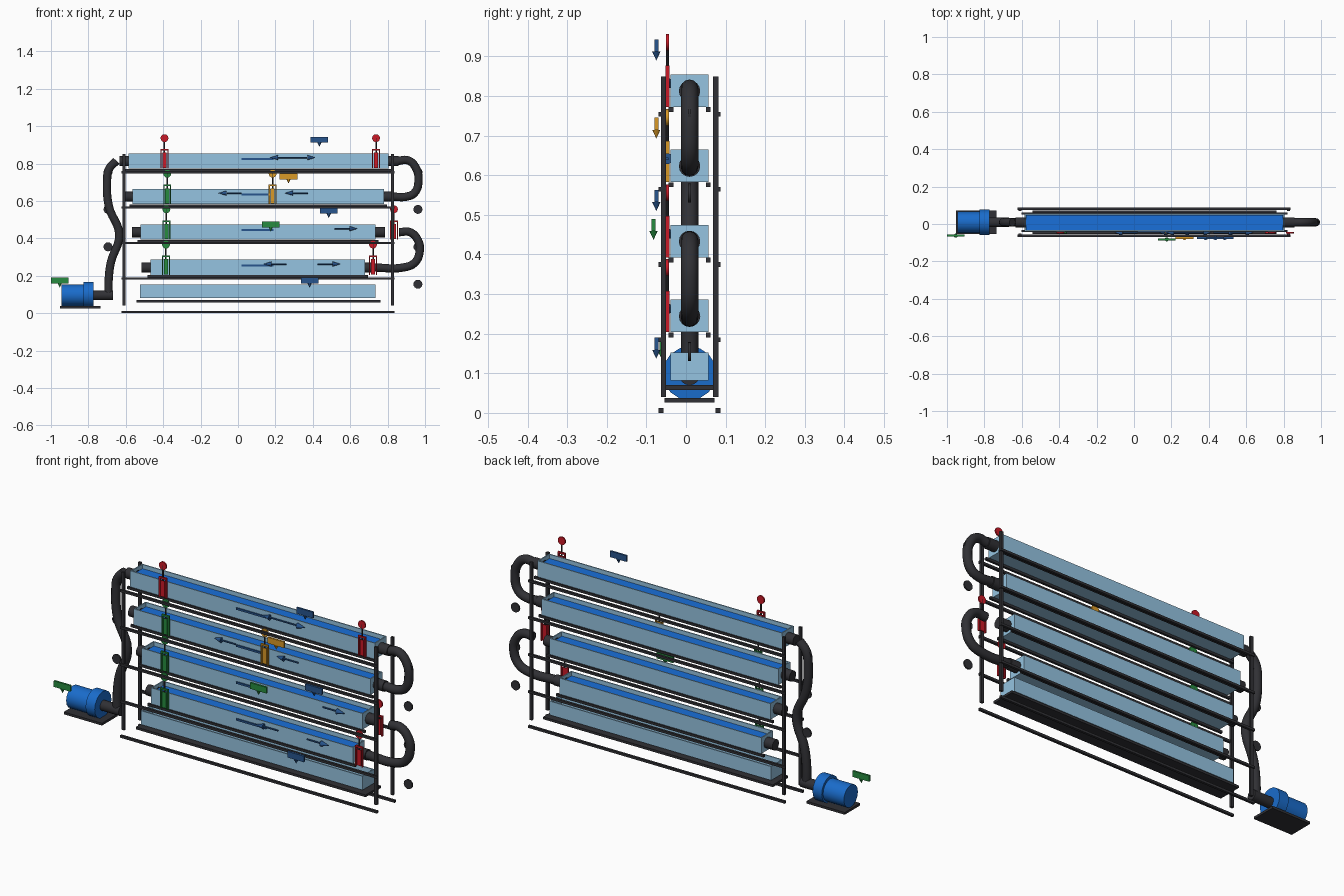
import bpy, bmesh, math
from mathutils import Matrix, Vector

if "Cube" in bpy.data.objects:
    bpy.data.objects.remove(bpy.data.objects["Cube"])

YC = 0.009  # centre line of the troughs

COLORS = {
    "glass": (0.30, 0.55, 0.75, 1), "water": (0.01, 0.16, 0.70, 1),
    "dark": (0.03, 0.03, 0.035, 1), "red": (0.60, 0.01, 0.02, 1),
    "green": (0.02, 0.26, 0.05, 1), "orange": (0.70, 0.32, 0.02, 1),
    "navy": (0.02, 0.09, 0.27, 1), "blue": (0.01, 0.15, 0.60, 1),
}
MATS = {}
for cname, c in COLORS.items():
    MATS[cname] = bpy.data.materials.new(cname)
    MATS[cname].diffuse_color = c


def finish(name, bm, color, smooth=False):
    bmesh.ops.recalc_face_normals(bm, faces=bm.faces)
    me = bpy.data.meshes.new(name)
    bm.to_mesh(me)
    bm.free()
    ob = bpy.data.objects.new(name, me)
    bpy.context.collection.objects.link(ob)
    me.materials.append(MATS[color])
    if smooth:
        bpy.context.view_layer.objects.active = ob
        ob.select_set(True)
        bpy.ops.object.shade_smooth_by_angle(angle=math.radians(40))
        ob.select_set(False)
    return ob


def add_box(bm, x, y, z):
    """Box from (min, max) pairs."""
    lo, hi = Vector((x[0], y[0], z[0])), Vector((x[1], y[1], z[1]))
    m = Matrix.Translation((lo + hi) / 2) @ Matrix.Diagonal((*(hi - lo), 1))
    return bmesh.ops.create_cube(bm, size=1, matrix=m)["verts"]


def box(name, x, y, z, color):
    bm = bmesh.new()
    add_box(bm, x, y, z)
    return finish(name, bm, color)


def around(v, half):
    return (v - half, v + half)


def add_cyl(bm, loc, axis, r, depth, sides=16, r2=None):
    rot = Vector((0, 0, 1)).rotation_difference(Vector(axis)).to_matrix().to_4x4()
    bmesh.ops.create_cone(bm, cap_ends=True, segments=sides, radius1=r,
                          radius2=r if r2 is None else r2, depth=depth,
                          matrix=Matrix.Translation(loc) @ rot)


def cyl(name, loc, axis, r, depth, color, sides=16):
    bm = bmesh.new()
    add_cyl(bm, loc, axis, r, depth, sides)
    return finish(name, bm, color, True)


def trough(name, x, z, wall=0.008):
    """Open-topped channel: box with inset, sunken top."""
    bm = bmesh.new()
    add_box(bm, x, around(YC, 0.048), z)
    bm.normal_update()
    top = max(bm.faces, key=lambda f: f.calc_center_median().z)
    bmesh.ops.inset_region(bm, faces=[top], thickness=wall)
    res = bmesh.ops.extrude_discrete_faces(bm, faces=[top])
    bmesh.ops.translate(bm, verts=res["faces"][0].verts, vec=(0, 0, -(z[1] - z[0] - wall)))
    return finish(name, bm, "glass")


def pipe(name, pts, r=0.022):
    cu = bpy.data.curves.new(name, "CURVE")
    cu.dimensions = "3D"
    cu.bevel_depth, cu.bevel_resolution, cu.resolution_u = r, 4, 6
    cu.use_fill_caps = True
    sp = cu.splines.new("BEZIER")
    sp.bezier_points.add(len(pts) - 1)
    for bp, (x, z) in zip(sp.bezier_points, pts):
        bp.co = (x, YC, z)
        bp.handle_left_type = bp.handle_right_type = "AUTO"
    cu.materials.append(MATS["dark"])
    ob = bpy.data.objects.new(name, cu)
    bpy.context.collection.objects.link(ob)
    bpy.context.view_layer.objects.active = ob
    ob.select_set(True)
    bpy.ops.object.convert(target="MESH")
    ob.select_set(False)


def gate(name, x, zc, color):
    """Sluice gate: frame, sliding panel, stem and hand wheel."""
    y = around(-0.047, 0.005)
    bm = bmesh.new()
    for s in (-1, 1):
        add_box(bm, around(x + s * 0.018, 0.003), y, (zc - 0.04, zc + 0.062))
    add_box(bm, around(x, 0.021), y, (zc + 0.056, zc + 0.064))
    add_box(bm, around(x, 0.011), around(-0.047, 0.003), (zc - 0.036, zc + 0.045))
    finish(name + "_frame", bm, color)
    cyl(name + "_stem", (x, -0.047, zc + 0.085), (0, 0, 1), 0.004, 0.08, "dark", 8)
    cyl(name + "_wheel", (x, -0.047, zc + 0.123), (0, 1, 0), 0.021, 0.007, color)


def arrow(name, tip, z, d):
    """Flow arrow pointing along d (+1 right, -1 left)."""
    bm = bmesh.new()
    add_cyl(bm, (tip - d * 0.085, -0.047, z), (1, 0, 0), 0.004, 0.08, 8)
    add_cyl(bm, (tip - d * 0.022, -0.047, z), (d, 0, 0), 0.014, 0.045, 10, 0)
    finish(name, bm, "navy")


def sign(name, x, y, ztop, color):
    """Marker plate with a cone pointing down."""
    bm = bmesh.new()
    add_box(bm, around(x, 0.047), around(y, 0.005), (ztop - 0.031, ztop))
    add_cyl(bm, (x, y, ztop - 0.042), (0, 0, -1), 0.011, 0.022, 10, 0)
    finish(name, bm, color)


# Channels, water, supporting rails and end fittings
levels = [(-0.585, 0.805, 0.813), (-0.565, 0.78, 0.623),
          (-0.52, 0.735, 0.433), (-0.468, 0.68, 0.244)]
for i, (x0, x1, zc) in enumerate(levels, 1):
    trough(f"channel_{i}", (x0, x1), (zc - 0.04, zc + 0.042))
    box(f"channel_water_{i}", (x0 + 0.008, x1 - 0.008), around(YC, 0.04),
        (zc - 0.031, zc + 0.022), "water")
    for s, side in ((-1, "front"), (1, "back")):
        box(f"channel_rail_{side}_{i}", (x0 - 0.016, x1 + 0.016),
            around(YC + s * 0.047, 0.006), around(zc - 0.047, 0.006), "dark")
    cyl(f"inlet_fitting_{i}", (x0 - 0.02, YC, zc), (1, 0, 0), 0.027, 0.055, "dark")
    cyl(f"outlet_fitting_{i}", (x1 + 0.022, YC, zc), (1, 0, 0), 0.027, 0.06, "dark")

# Collecting tray at the bottom
trough("bottom_tray", (-0.524, 0.735), (0.082, 0.153))
box("tray_shelf", (-0.543, 0.762), around(YC, 0.062), (0.058, 0.07), "dark")

# Frame posts and crossbars
for s, side in ((-1, "front"), (1, "back")):
    for x, end in ((-0.61, "left"), (0.826, "right")):
        box(f"post_{side}_{end}", around(x, 0.0075), around(YC + s * 0.066, 0.0065),
            (0.04, 0.85), "dark")
    for i, z in enumerate((0.754, 0.565, 0.375, 0.185, 0.006), 1):
        box(f"crossbar_{side}_{i}", (-0.622, 0.837), around(YC + s * 0.072, 0.006),
            around(z, 0.006), "dark")

# Pump
box("pump_base", (-0.952, -0.735), around(YC, 0.063), (0.026, 0.038), "dark")
cyl("pump_motor", (-0.883, YC, 0.096), (1, 0, 0), 0.057, 0.12, "blue")
cyl("pump_housing", (-0.799, YC, 0.1), (1, 0, 0), 0.068, 0.052, "blue")
cyl("pump_outlet", (-0.72, YC, 0.096), (1, 0, 0), 0.026, 0.105, "dark")

# Rising pipe and return bends
pipe("riser_pipe", [(-0.692, 0.09), (-0.692, 0.17), (-0.68, 0.27), (-0.635, 0.42),
                    (-0.69, 0.57), (-0.70, 0.70), (-0.69, 0.77), (-0.65, 0.815)])
pipe("return_bend_upper", [(0.85, 0.813), (0.91, 0.817), (0.952, 0.775), (0.965, 0.71),
                           (0.945, 0.645), (0.90, 0.623), (0.83, 0.623)])
pipe("return_bend_lower", [(0.86, 0.433), (0.92, 0.433), (0.962, 0.39), (0.972, 0.335),
                           (0.945, 0.27), (0.88, 0.244), (0.73, 0.244)])
for i, z in enumerate((0.155, 0.355, 0.555, 0.755), 1):
    cyl(f"pipe_clamp_right_{i}", (0.962, YC, z), (0, 1, 0), 0.024, 0.008, "dark")
    if i > 1:
        cyl(f"pipe_clamp_left_{i}", (-0.695, YC, z), (0, 1, 0), 0.024, 0.008, "dark")

# Gates
gates = [(-0.393, 0, "red"), (0.738, 0, "red"), (-0.378, 1, "green"), (0.185, 1, "orange"),
         (-0.383, 2, "green"), (0.834, 2, "red"), (-0.385, 3, "green"), (0.722, 3, "red")]
for i, (x, lv, color) in enumerate(gates, 1):
    gate(f"gate_{i}", x, levels[lv][2], color)

# Flow arrows and level bars
arrows = [(0.17, 0, -1), (0.415, 0, 1), (-0.105, 1, -1), (0.25, 1, -1),
          (0.64, 2, 1), (0.135, 3, -1), (0.55, 3, 1)]
for i, (tip, lv, d) in enumerate(arrows, 1):
    arrow(f"flow_arrow_{i}", tip, levels[lv][2] + 0.019, d)
for i, lv in enumerate(levels, 1):
    box(f"level_bar_{i}", (0.02, 0.19), around(-0.043, 0.003),
        around(lv[2] + 0.012, 0.005), "navy")

# Marker signs
signs = [(0.435, -0.075, 0.943, "navy"), (0.27, -0.075, 0.746, "orange"),
         (0.485, -0.075, 0.563, "navy"), (0.175, -0.082, 0.49, "green"),
         (0.383, -0.075, 0.19, "navy"), (-0.953, -0.062, 0.19, "green")]
for i, (x, y, z, color) in enumerate(signs, 1):
    sign(f"marker_sign_{i}", x, y, z, color)

for m in bpy.data.materials:
    if m.users and not m.is_grease_pencil:
        m.use_nodes = True
        m.node_tree.nodes["Principled BSDF"].inputs["Base Color"].default_value = m.diffuse_color
